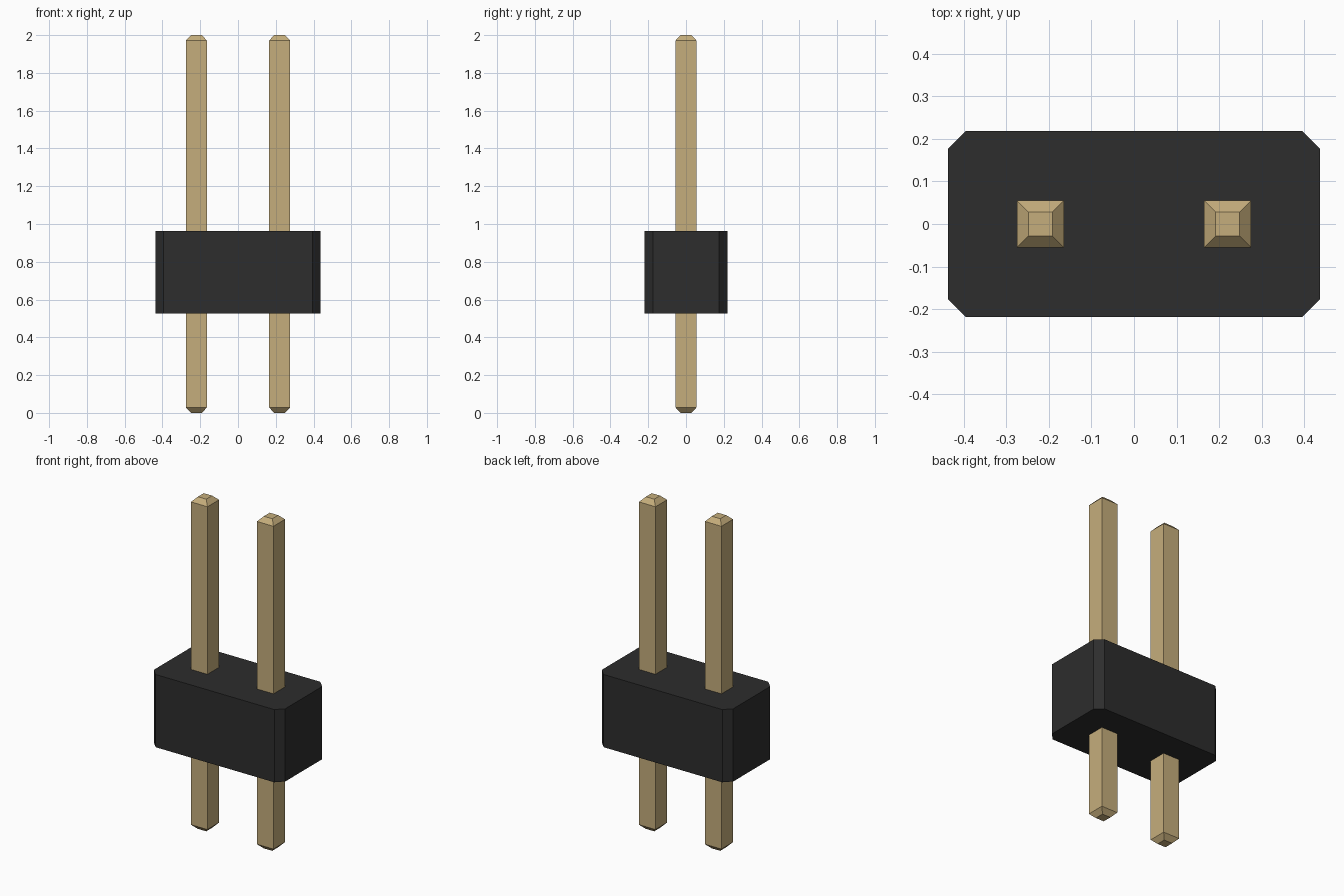
import bpy, bmesh

if "Cube" in bpy.data.objects:
    bpy.data.objects.remove(bpy.data.objects["Cube"])


def material(name, color):
    mat = bpy.data.materials.new(name)
    mat.diffuse_color = color
    mat.use_nodes = True
    mat.node_tree.nodes["Principled BSDF"].inputs["Base Color"].default_value = mat.diffuse_color
    return mat


def loft(name, sections, mat):
    """Solid through stacked outlines; sections are (z, [(x, y), ...])."""
    bm = bmesh.new()
    rings = [[bm.verts.new((x, y, z)) for x, y in pts] for z, pts in sections]
    n = len(rings[0])
    for lower, upper in zip(rings, rings[1:]):
        for i in range(n):
            j = (i + 1) % n
            bm.faces.new((lower[i], lower[j], upper[j], upper[i]))
    bm.faces.new(rings[0][::-1])
    bm.faces.new(rings[-1])
    bmesh.ops.recalc_face_normals(bm, faces=bm.faces)
    mesh = bpy.data.meshes.new(name)
    bm.to_mesh(mesh)
    bm.free()
    mesh.materials.append(mat)
    obj = bpy.data.objects.new(name, mesh)
    bpy.context.collection.objects.link(obj)
    return obj


def square(h):
    return [(-h, -h), (h, -h), (h, h), (-h, h)]


black = material("black_plastic", (0.026, 0.026, 0.026, 1))
gold = material("gold_metal", (0.56, 0.42, 0.2, 1))

# Plastic housing with chamfered vertical corners
X, Y, C = 0.438, 0.219, 0.043
outline = [(-X + C, -Y), (X - C, -Y), (X, -Y + C), (X, Y - C),
           (X - C, Y), (-X + C, Y), (-X, Y - C), (-X, -Y + C)]
loft("housing", [(0.525, outline), (0.963, outline)], black)

# Square pins with tapered tips, running through the housing
HALF, TIP, TAPER = 0.055, 0.028, 0.028
pin_sections = [(0, square(TIP)), (TAPER, square(HALF)),
                (2 - TAPER, square(HALF)), (2, square(TIP))]
for side, x in (("left", -0.22), ("right", 0.22)):
    loft(side + "_pin", pin_sections, gold).location.x = x
